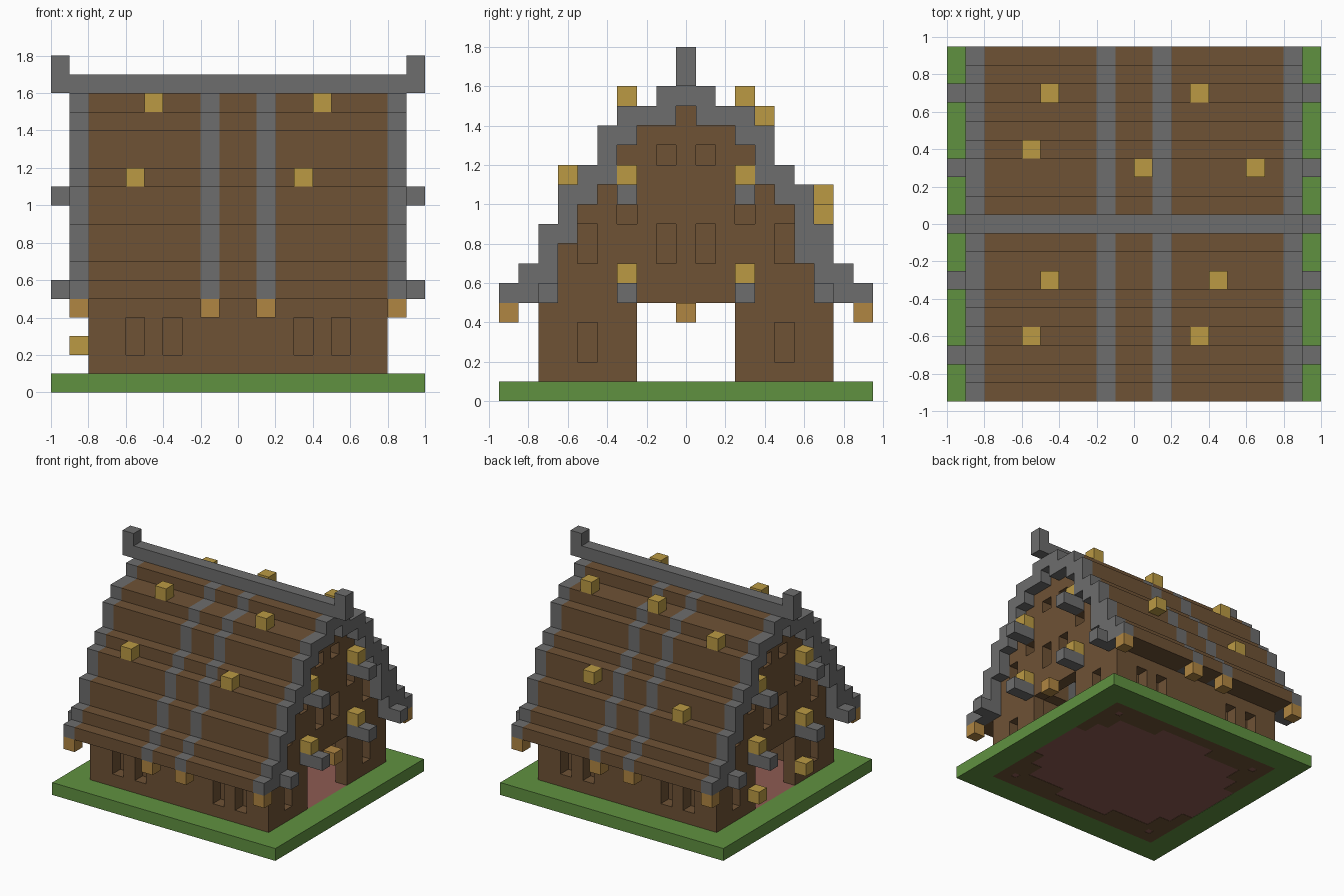
import bpy, bmesh

cube = bpy.data.objects.get("Cube")
if cube:
    bpy.data.objects.remove(cube, do_unlink=True)


def material(name, rgb):
    # 8-bit display colour to linear
    lin = [(c / 255 / 12.92) if c < 11 else ((c / 255 + 0.055) / 1.055) ** 2.4 for c in rgb]
    m = bpy.data.materials.new(name)
    m.use_nodes = True
    m.diffuse_color = (*lin, 1)
    m.node_tree.nodes["Principled BSDF"].inputs["Base Color"].default_value = (*lin, 1)
    return m


GREEN = material("grass_green", (96, 145, 64))
BROWN = material("timber_brown", (110, 82, 53))
GREY = material("stone_grey", (109, 109, 109))
YELLOW = material("lantern_yellow", (187, 154, 68))
ORANGE = material("bracket_orange", (176, 134, 66))
PINK = material("floor_clay", (141, 91, 82))


def finish(name, bm, *mats):
    bmesh.ops.recalc_face_normals(bm, faces=bm.faces)
    mesh = bpy.data.meshes.new(name)
    bm.to_mesh(mesh)
    bm.free()
    for m in mats:
        mesh.materials.append(m)
    ob = bpy.data.objects.new(name, mesh)
    bpy.context.collection.objects.link(ob)
    return ob


def boxes(name, mat, spans):
    """One object made of boxes, each ((x0, x1), (y0, y1), (z0, z1))."""
    bm = bmesh.new()
    for span in spans:
        new = bmesh.ops.create_cube(bm, size=1)["verts"]
        for v in new:
            for i, (a, b) in enumerate(span):
                v.co[i] = (a + b) / 2 + v.co[i] * (b - a)
    return finish(name, bm, mat)


def blocks(name, mat, centres):
    """Unit blocks of the building grid."""
    return boxes(name, mat, [[(c - 0.05, c + 0.05) for c in p] for p in centres])


def stairs(steps, z):
    """Right half of a stepped outline, from (half width, top) pairs."""
    pts = []
    for half, top in steps:
        pts += [(half, z), (half, top)]
        z = top
    return pts


def mirrored(half):
    return half + [(-y, z) for y, z in reversed(half)]


def prism(name, outline, cuts, mats, indices=None):
    """Extrude a (y, z) outline through x cuts; one colour per segment."""
    bm = bmesh.new()
    rings = [[bm.verts.new((x, y, z)) for y, z in outline] for x in cuts]
    indices = indices or [0] * (len(cuts) - 1)
    n = len(outline)
    for a, b, idx in zip(rings, rings[1:], indices):
        for i in range(n):
            j = (i + 1) % n
            bm.faces.new((a[i], a[j], b[j], b[i])).material_index = idx
    bm.faces.new(rings[0]).material_index = indices[0]
    bm.faces.new(rings[-1]).material_index = indices[-1]
    return finish(name, bm, *mats)


def cut(ob, cutter):
    mod = ob.modifiers.new("openings", 'BOOLEAN')
    mod.operation, mod.solver, mod.object = 'DIFFERENCE', 'EXACT', cutter
    bpy.context.view_layer.objects.active = ob
    bpy.ops.object.modifier_apply(modifier=mod.name)
    bpy.data.objects.remove(cutter, do_unlink=True)


def around(c, r=0.05):
    return (c - r, c + r)


def side(s, a, b):
    return tuple(sorted((s * a, s * b)))


SIDES = (-1, 1)
OUTER = [(0.95, 0.6), (0.85, 0.7), (0.75, 0.9), (0.65, 1.1), (0.55, 1.2),
         (0.45, 1.4), (0.35, 1.5), (0.15, 1.6)]
INNER = [(0.65, 0.8), (0.55, 1.0), (0.45, 1.1), (0.35, 1.3), (0.25, 1.4), (0.05, 1.5)]

# Ground: lawn frame around the clay floor
lawn = boxes("lawn", GREEN, [((-1, 1), (-0.95, 0.95), (0, 0.1))])
cut(lawn, boxes("lawn_cutter", GREEN, [((-0.8, 0.8), (-0.75, 0.75), (-0.1, 0.2))]))
boxes("floor", PINK, [((-0.8, 0.8), (-0.75, 0.75), (0.002, 0.1))])

# Stepped roof shell with stone verges and two stone stripes
roof = mirrored(stairs(OUTER, 0.5)) + list(reversed(mirrored(stairs(INNER, 0.5))))[:]
prism("roof", roof, [-0.9, -0.8, -0.2, -0.1, 0.1, 0.2, 0.8, 0.9],
      [BROWN, GREY], [1, 0, 1, 0, 1, 0, 1])
boxes("ridge", GREY, [((-0.9, 0.9), (-0.05, 0.05), (1.6, 1.7))])
boxes("finials", GREY, [(side(s, 0.9, 1), (-0.05, 0.05), (1.6, 1.8)) for s in SIDES])

# Gable walls with a doorway and recessed windows
windows = [(0.5, 0.2, 0.4), (0.5, 0.7, 0.9), (0.1, 0.7, 0.9), (0.1, 1.2, 1.3), (0.3, 0.9, 1.0)]
gable = mirrored(stairs([(0.75, 0.5)] + INNER, 0))
for s, label in ((1, "left"), (-1, "right")):
    wall = prism(label + "_gable", gable, side(s, 0.7, 0.8), [BROWN])
    openings = [(side(s, 0.6, 0.9), (-0.25, 0.25), (-0.1, 0.5))]
    openings += [(side(s, 0.6, 0.9), around(t * y), (a, b)) for y, a, b in windows for t in SIDES]
    cut(wall, boxes("gable_cutter", BROWN, openings))
    prism(label + "_gable_backing", mirrored(stairs(INNER, 0.6)), side(s, 0.6, 0.7), [BROWN])
    boxes(label + "_low_backing", BROWN,
          [(side(s, 0.6, 0.7), around(t * 0.5, 0.1), (0, 0.5)) for t in SIDES])

# Eaves walls with paired recessed windows
for s, label in ((-1, "front"), (1, "back")):
    wall = boxes(label + "_wall", BROWN, [((-0.7, 0.7), side(s, 0.65, 0.75), (0, 0.5))])
    cut(wall, boxes("wall_cutter", BROWN,
                    [(around(t * x), side(s, 0.6, 0.8), (0.2, 0.4))
                     for x in (0.35, 0.55) for t in SIDES]))
    boxes(label + "_backing", BROWN,
          [(side(t, 0.25, 0.65), side(s, 0.55, 0.65), (0, 0.5)) for t in SIDES])

# Beam ends poking out of the gables
beams = [(0.7, 0.9, 0.55), (0.3, 0.8, 0.55), (0.3, 0.8, 1.05)]
boxes("beam_ends", GREY, [(side(s, x, 1), around(t * y), around(z))
                          for y, x, z in beams for s in SIDES for t in SIDES])
blocks("verge_stone", GREY, [(0.85, 0.6, 0.75)])

# Brackets under the eaves and over the door
blocks("eaves_brackets", ORANGE, [(s * x, t * 0.9, 0.45)
                                  for x in (0.15, 0.85) for s in SIDES for t in SIDES])
blocks("door_bracket", ORANGE, [(0.85, 0, 0.45)])

# Lanterns on the gables, beside the right door and on the roof
blocks("gable_lanterns", YELLOW, [(s * 0.85, t * 0.3, z)
                                  for z in (0.65, 1.15) for s in SIDES for t in SIDES])
blocks("door_lanterns", YELLOW, [(-0.85, t * 0.3, 0.25) for t in SIDES])
blocks("roof_lanterns", YELLOW, [
    (-0.45, 0.7, 0.95), (0.35, 0.7, 1.05), (-0.55, 0.4, 1.45),
    (0.05, 0.3, 1.55), (0.65, 0.3, 1.55), (-0.45, -0.3, 1.55),
    (0.45, -0.3, 1.55), (-0.55, -0.6, 1.15), (0.35, -0.6, 1.15)])
